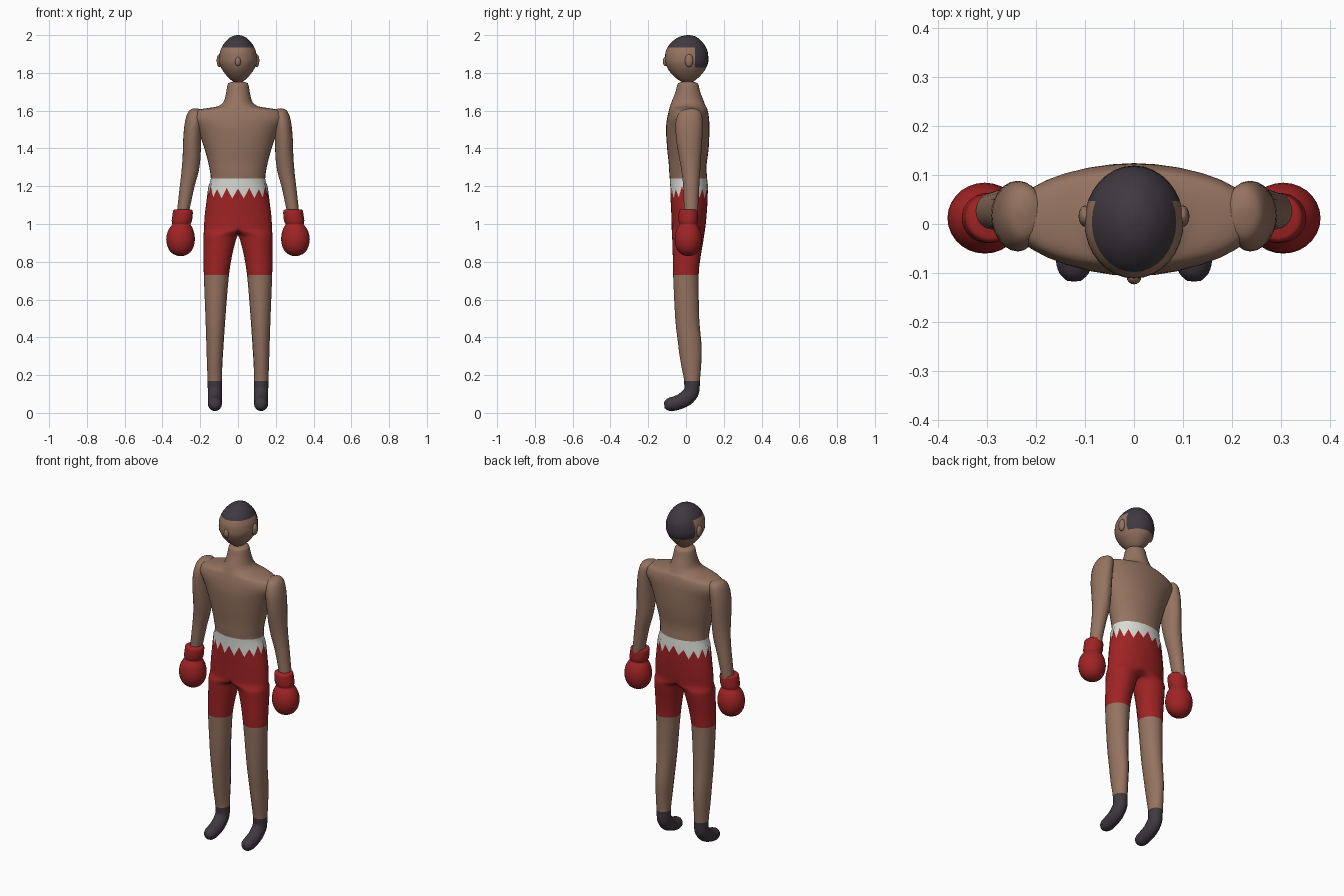
import bpy, bmesh, math, random
from mathutils import Vector

random.seed(4)
if "Cube" in bpy.data.objects:
    bpy.data.objects.remove(bpy.data.objects["Cube"], do_unlink=True)


def material(name, r, g, b):
    m = bpy.data.materials.new(name)
    m.use_nodes = True
    m.diffuse_color = (r, g, b, 1)
    m.node_tree.nodes["Principled BSDF"].inputs["Base Color"].default_value = (r, g, b, 1)
    return m


SKIN, RED, WHITE, DARK = range(4)
MATERIALS = [material("skin", .30, .172, .118), material("red_cloth", .35, .017, .018),
             material("white_waistband", .72, .72, .68), material("dark_hair_and_socks", .05, .04, .052)]


def smooth_rows(keys, steps):
    """Interpolate key sections without overshoot; yields (key index, section)."""
    def slope(k, c):
        if k == 0 or k == len(keys) - 1:
            return 0
        a, b = keys[k][c] - keys[k - 1][c], keys[k + 1][c] - keys[k][c]
        return 2 * a * b / (a + b) if a * b > 0 else 0
    rows = []
    for k in range(len(keys) - 1):
        for s in range(steps):
            t = s / steps
            row = []
            for c in range(len(keys[0])):
                p, q = keys[k][c], keys[k + 1][c]
                h = t * t * (3 - 2 * t)
                row.append(p + (q - p) * h + slope(k, c) * t * (1 - t) ** 2
                           - slope(k + 1, c) * t * t * (1 - t))
            rows.append((k, row))
    rows.append((len(keys) - 1, list(keys[-1])))
    return rows


def finish(name, bm, mirror=False):
    mesh = bpy.data.meshes.new(name)
    bm.to_mesh(mesh)
    bm.free()
    for m in MATERIALS:
        mesh.materials.append(m)
    ob = bpy.data.objects.new(name, mesh)
    bpy.context.collection.objects.link(ob)
    bpy.ops.object.select_all(action="DESELECT")
    ob.select_set(True)
    bpy.context.view_layer.objects.active = ob
    bpy.ops.object.shade_smooth_by_angle(angle=math.radians(60))
    if mirror:
        ob.modifiers.new("Mirror", "MIRROR").merge_threshold = .0005
    return ob


def loft(keys, angles, color, steps=3, shift=None, split_z=None):
    """Skin elliptical sections (z, cx, rx, cy, ry, tilt), listed from top to bottom.
    Above split_z only the outer half is skinned, for mirroring across x = 0."""
    bm = bmesh.new()
    n = len(angles)
    rows = smooth_rows(keys, steps)
    rings = []
    for _, (z, cx, rx, cy, ry, tilt) in rows:
        ring = []
        for i, a in enumerate(angles):
            v = ry * math.sin(a)
            p = Vector((cx + rx * math.cos(a), cy + v * math.cos(tilt), z - v * math.sin(tilt)))
            if split_z:
                p.x = 0 if p.x < .0001 else p.x
            if shift:
                p.z += shift(i, z)
            ring.append(bm.verts.new(p))
        rings.append(ring)
    for j in range(len(rings) - 1):
        k, row = rows[j]
        half = split_z and row[0] > split_z + .0001
        for i in range(n * 2 // 3 if half else n):
            a, b, i2 = rings[j], rings[j + 1], (i + 1) % n
            quad = (a[i], b[i], b[i2], a[i2])
            if split_z and all(v.co.x == 0 for v in quad):
                continue
            bm.faces.new(quad).material_index = color((keys[k][0] + keys[k + 1][0]) / 2)
    bm.faces.new(rings[-1][::-1]).material_index = color(keys[-1][0])
    if not split_z:
        bm.faces.new(rings[0]).material_index = color(keys[0][0])
    bmesh.ops.delete(bm, geom=[v for v in bm.verts if not v.link_faces], context="VERTS")
    return bm


def box(z, x0, x1, y0, y1):
    """Section from its extents."""
    return (z, (x0 + x1) / 2, (x1 - x0) / 2, (y0 + y1) / 2, (y1 - y0) / 2, 0)


def circle(n):
    return [math.tau * i / n for i in range(n)]


# Body: neck, torso, shorts, legs and socks as one mirrored half
torso = [(1.757, .01, 0, .02), (1.745, .052, -.042, .062), (1.7, .062, -.055, .075),
         (1.65, .074, -.075, .094), (1.622, .11, -.085, .105), (1.61, .185, -.088, .112),
         (1.595, .235, -.092, .116), (1.56, .252, -.1, .122), (1.5, .215, -.106, .124),
         (1.4, .178, -.1, .12), (1.3, .152, -.09, .108), (1.24, .144, -.086, .112),
         (1.165, .157, -.083, .116), (1.06, .175, -.078, .11), (.98, .18, -.076, .102)]
leg = [(.94, .001, .182, -.074, .096), (.9, .015, .182, -.072, .09), (.83, .032, .182, -.07, .078),
       (.73, .048, .181, -.068, .067), (.5, .067, .172, -.057, .07), (.35, .077, .167, -.04, .083),
       (.25, .083, .164, -.025, .08), (.17, .085, .161, -.01, .074)]
foot = [(.122, .031, .041, .35), (.085, .008, .042, .8), (.06, -.03, .039, 1.15),
        (.046, -.075, .037, 1.3), (.042, -.1, .03, 1.4), (.04, -.115, .015, 1.45)]
body_keys = [box(z, -w, w, y0, y1) for z, w, y0, y1 in torso]
body_keys += [box(*s) for s in leg]
body_keys += [(z, .122, min(r, .038), y, r, tilt) for z, y, r, tilt in foot]
half_angles = [-math.pi / 2 + math.pi * i / 16 for i in range(17)]
half_angles += [math.pi / 2 + math.pi * i / 8 for i in range(1, 8)]
jag = [(.03 if i % 2 == 0 else -.02) + random.uniform(-.012, .008) for i in half_angles and range(24)]


def body_color(z):
    for limit, c in ((1.24, SKIN), (1.165, WHITE), (.73, RED), (.17, SKIN)):
        if z > limit:
            return c
    return DARK


def ragged(i, z):
    return jag[i] * max(0, 1 - abs(z - 1.165) / .07)


finish("body", loft(body_keys, half_angles, body_color, 3, ragged, split_z=.98), True)

# Arms
arm = [(1.612, .215, .235, .02, .04), (1.603, .19, .256, -.02, .07), (1.575, .185, .272, -.045, .085),
       (1.52, .19, .284, -.056, .088), (1.45, .195, .29, -.052, .086), (1.36, .198, .293, -.038, .08),
       (1.28, .208, .299, -.024, .075), (1.2, .23, .308, -.015, .07), (1.05, .262, .325, -.01, .062)]
finish("arms", loft([box(*s) for s in arm], circle(24), lambda z: SKIN), True)

# Boxing gloves: rolled cuff, then a round fist
glove = [(1.078, .291, .042), (1.073, .292, .05), (1.06, .292, .053), (1.02, .297, .054),
         (1.004, .299, .05), (.998, .3, .048), (.985, .301, .057), (.96, .303, .069),
         (.92, .304, .076), (.88, .304, .069), (.85, .304, .051), (.835, .303, .027), (.83, .303, .008)]
finish("boxing_gloves", loft([(z, x, r, .012, r * .95, 0) for z, x, r in glove],
                             circle(28), lambda z: RED, 2), True)

# Head, with the hair cut in along straight edges
head = [(2, .006, .005, .02), (1.993, .032, -.03, .05), (1.97, .062, -.068, .08),
        (1.935, .086, -.098, .106), (1.9, .098, -.11, .117), (1.865, .101, -.111, .119),
        (1.825, .088, -.098, .106), (1.785, .06, -.067, .076), (1.76, .034, -.036, .048),
        (1.745, .01, -.005, .025)]
bm = loft([box(z, -w, w, y0, y1) for z, w, y0, y1 in head], circle(32), lambda z: SKIN)
for co, no in (((0, 0, 1.935), (0, 0, 1)), ((0, 0, 1.829), (0, 0, 1)), ((0, .047, 0), (0, 1, 0))):
    bmesh.ops.bisect_plane(bm, geom=bm.verts[:] + bm.edges[:] + bm.faces[:],
                           dist=.0001, plane_co=co, plane_no=no)
for f in bm.faces:
    c = f.calc_center_median()
    if c.z > 1.935 or (c.y > .047 and c.z > 1.829):
        f.material_index = DARK
finish("head", bm)


# Ears and nose
def blob(name, center, size, mirror=False):
    bm = bmesh.new()
    bmesh.ops.create_uvsphere(bm, u_segments=16, v_segments=10, radius=1)
    bmesh.ops.scale(bm, vec=size, verts=bm.verts)
    bmesh.ops.translate(bm, vec=center, verts=bm.verts)
    finish(name, bm, mirror)


blob("ears", (.099, .016, 1.865), (.014, .022, .034), True)
blob("nose", (0, -.108, 1.86), (.015, .015, .025))
